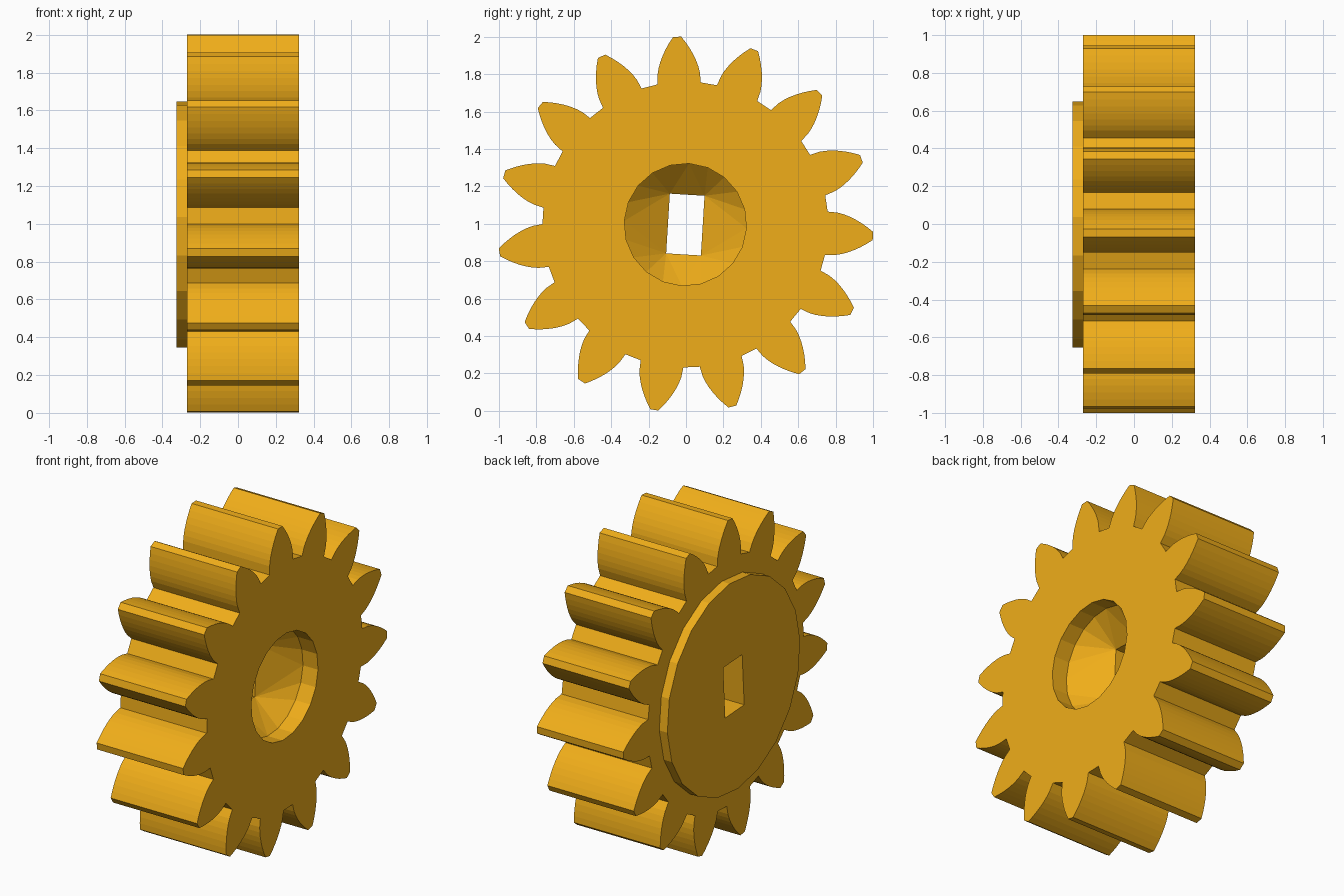
import bpy
import bmesh
from math import acos, cos, sin, tan, pi, radians
from mathutils import Matrix, Vector

cube = bpy.data.objects.get("Cube")
if cube:
    bpy.data.objects.remove(cube, do_unlink=True)

TEETH = 15
SIDES = 20
TIP_R, BASE_R, ROOT_R = 1.005, 0.785, 0.764
BASE_HALF = radians(8.4)
BACK, FACE = -0.27, 0.323          # toothed body along its axle
BOSS_BACK = -0.325
CONE_START, CONE_END = 0.22, 0.06  # countersink depths
PLACE = Matrix.Translation((0, -0.0035, 0.996)) @ Matrix.Rotation(radians(-3.5), 4, "X")

gold = bpy.data.materials.new("gold_plastic")
gold.use_nodes = True
colour = (0.87, 0.42, 0.01, 1)
gold.diffuse_color = colour
gold.node_tree.nodes["Principled BSDF"].inputs["Base Color"].default_value = colour


def polar(r, a):
    return (r * cos(a), r * sin(a))


def ring(r):
    return [polar(r, 2 * pi * i / SIDES) for i in range(SIDES)]


def finish(name, bm):
    bmesh.ops.recalc_face_normals(bm, faces=bm.faces)
    mesh = bpy.data.meshes.new(name)
    bm.to_mesh(mesh)
    bm.free()
    mesh.transform(PLACE)
    mesh.materials.append(gold)
    obj = bpy.data.objects.new(name, mesh)
    bpy.context.collection.objects.link(obj)
    return obj


def prism(name, outline, x0, x1):
    """Extrude a (y, z) outline along x."""
    bm = bmesh.new()
    face = bm.faces.new([bm.verts.new((x0, y, z)) for y, z in outline])
    out = bmesh.ops.extrude_face_region(bm, geom=[face])["geom"]
    verts = [g for g in out if isinstance(g, bmesh.types.BMVert)]
    bmesh.ops.translate(bm, vec=(x1 - x0, 0, 0), verts=verts)
    return finish(name, bm)


def hull(name, sections):
    """Convex solid through several (x, outline) sections."""
    bm = bmesh.new()
    for x, outline in sections:
        for y, z in outline:
            bm.verts.new((x, y, z))
    bmesh.ops.convex_hull(bm, input=bm.verts)
    return finish(name, bm)


def combine(target, tool, operation):
    mod = target.modifiers.new(operation.lower(), "BOOLEAN")
    mod.operation = operation
    mod.solver = "EXACT"
    mod.object = tool
    bpy.context.view_layer.objects.active = target
    bpy.ops.object.modifier_apply(modifier=mod.name)
    bpy.data.objects.remove(tool, do_unlink=True)


# Involute flank, from root to tip, as (radius, half angle)
flank = [(ROOT_R, radians(8.7))]
STEPS = 7
for i in range(STEPS + 1):
    r = BASE_R + (TIP_R - BASE_R) * i / STEPS
    pressure = acos(BASE_R / r)
    flank.append((r, BASE_HALF - (tan(pressure) - pressure)))

# Toothed body
outline = []
for k in range(TEETH):
    centre = 2 * pi * k / TEETH
    outline += [polar(r, centre - a) for r, a in flank]
    outline += [polar(r, centre + a) for r, a in reversed(flank)]
gear = prism("gear", outline, BACK, FACE)

# Round boss on the back, sunk slightly into the body
combine(gear, prism("boss", ring(0.652), BOSS_BACK, BACK + 0.02), "UNION")

# Round recess tapering to a rectangular axle slot
slot = [(-0.093, -0.16), (0.093, -0.16), (0.093, 0.16), (-0.093, 0.16)]
recess = hull("recess_cutter", [(FACE + 0.1, ring(0.327)),
                                (CONE_START, ring(0.327)),
                                (CONE_END, slot)])
combine(gear, recess, "DIFFERENCE")
combine(gear, prism("slot_cutter", slot, BOSS_BACK - 0.1, CONE_END + 0.02), "DIFFERENCE")
